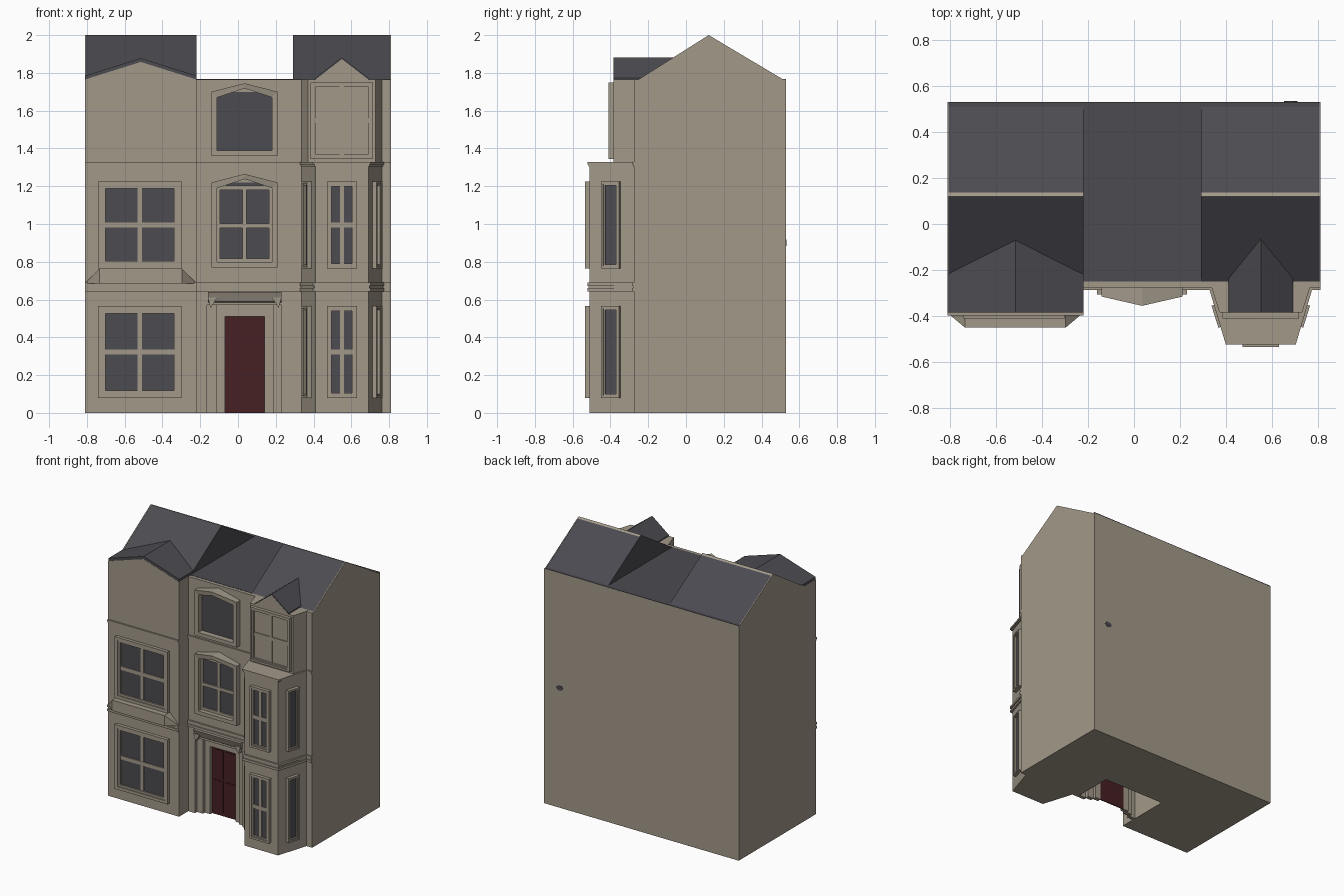
import bpy, bmesh, math
from mathutils import Matrix, Vector

if "Cube" in bpy.data.objects:
    bpy.data.objects.remove(bpy.data.objects["Cube"])


def material(name, rgb):
    m = bpy.data.materials.new(name)
    m.diffuse_color = (*rgb, 1)
    m.use_nodes = True
    m.node_tree.nodes["Principled BSDF"].inputs["Base Color"].default_value = m.diffuse_color
    return m


STONE = material("beige stone", (0.36, 0.315, 0.25))
SLATE = material("dark slate", (0.072, 0.07, 0.082))
RED = material("dark red paint", (0.062, 0.014, 0.017))


def finish(name, bm, mat, mtx=None):
    if mtx:
        bm.transform(mtx)
    bmesh.ops.recalc_face_normals(bm, faces=bm.faces)
    me = bpy.data.meshes.new(name)
    bm.to_mesh(me)
    bm.free()
    me.materials.append(mat)
    ob = bpy.data.objects.new(name, me)
    bpy.context.collection.objects.link(ob)
    return ob


def prism(name, axis, pts, a, b, mat, mtx=None):
    """Extrude a 2D outline along an axis from a to b."""
    place = {"x": lambda p, t: (t, p[0], p[1]),
             "y": lambda p, t: (p[0], t, p[1]),
             "z": lambda p, t: (p[0], p[1], t)}[axis]
    bm = bmesh.new()
    lo = [bm.verts.new(place(p, a)) for p in pts]
    hi = [bm.verts.new(place(p, b)) for p in pts]
    bm.faces.new(lo)
    bm.faces.new(hi)
    n = len(pts)
    for i in range(n):
        j = (i + 1) % n
        bm.faces.new((lo[i], lo[j], hi[j], hi[i]))
    return finish(name, bm, mat, mtx)


def box(name, x0, x1, y0, y1, z0, z1, mat=STONE, mtx=None):
    return prism(name, "z", [(x0, y0), (x1, y0), (x1, y1), (x0, y1)], z0, z1, mat, mtx)


def ring(name, outer, inner, yf, yb, mat=STONE, mtx=None, peak=0.0):
    """Frame between two outlines; the last point may lean forward by peak."""
    bm = bmesh.new()
    n = len(outer)

    def loop(pts, y, lean):
        return [bm.verts.new((p[0], y - (lean if i == n - 1 else 0), p[1])) for i, p in enumerate(pts)]
    loops = [loop(outer, yb, 0), loop(outer, yf, peak), loop(inner, yf, peak), loop(inner, yb, 0)]
    for k in range(4):
        A, B = loops[k], loops[(k + 1) % 4]
        for i in range(n):
            j = (i + 1) % n
            bm.faces.new((A[i], A[j], B[j], B[i]))
    return finish(name, bm, mat, mtx)


def rect(hw, z0, z1):
    return [(-hw, z0), (hw, z0), (hw, z1), (-hw, z1)]


def window(name, origin, angle, hw, border, z0, z1, bar, glass=SLATE, bars=True):
    """Framed window on a wall, facing local -y."""
    m = Matrix.Translation((*origin, 0)) @ Matrix.Rotation(angle, 4, "Z")
    g, h = hw - border, border * 0.6
    ring(name + "_frame", rect(hw, z0, z1), rect(hw - h, z0 + h, z1 - h), -0.024, 0.005, mtx=m)
    ring(name + "_sash", rect(hw - h, z0 + h, z1 - h), rect(g, z0 + border, z1 - border), -0.017, 0.005, mtx=m)
    box(name + "_pane", -g, g, -0.005, 0.004, z0 + border, z1 - border, glass, m)
    if bars:
        zm = (z0 + z1) / 2
        box(name + "_mullion", -bar, bar, -0.011, 0, z0 + border, z1 - border, mtx=m)
        box(name + "_transom", -g, g, -0.0115, 0, zm - 0.014, zm + 0.014, mtx=m)


# main body: two wings, rear of the middle, thin middle facade
box("left_wing", -0.81, -0.22, -0.385, 0.53, 0, 1.765)
box("right_wing", 0.29, 0.81, -0.275, 0.53, 0, 1.765)
box("middle_rear", -0.22, 0.29, 0.04, 0.53, 0, 1.764)
FY = -0.275
for i, (x0, x1, z0, z1) in enumerate([
        (-0.22, -0.165, 0, 0.64), (0.23, 0.29, 0, 0.64), (-0.165, 0.23, 0.57, 0.64),
        (-0.22, -0.12, 0.64, 1.765), (0.19, 0.29, 0.64, 1.765), (-0.12, 0.19, 0.64, 0.79),
        (-0.12, 0.19, 1.22, 1.38), (-0.12, 0.19, 1.70, 1.765)]):
    box(f"facade_wall_{i}", x0, x1, FY, -0.25, z0, z1)
box("middle_flat_roof", -0.22, 0.29, -0.25, 0.53, 1.755, 1.767, SLATE)

# main gable roofs over the wings, stone end gables and ridge strips
slope = [(-0.25, 1.765), (0.12, 1.998), (0.51, 1.765)]
gable = [(-0.27, 1.76), (-0.25, 1.766), (0.12, 2.0), (0.513, 1.766), (0.53, 1.76)]
for side, x0, x1, xe in (("left", -0.805, -0.22, -0.81), ("right", 0.29, 0.805, 0.81)):
    prism(side + "_main_roof", "x", slope, x0, x1, SLATE)
    prism(side + "_end_gable", "x", gable, xe, xe - math.copysign(0.006, xe), STONE)
    prism(side + "_ridge", "x", [(0.116, 1.99), (0.12, 2.0), (0.136, 1.991)], x0, x1, STONE)
    box(side + "_rear_gutter", x0, x1, 0.505, 0.53, 1.76, 1.767, SLATE)


# right bay: canted outline, clipped for the top storey
BX = 0.55


def bay(d, clip=-0.51):
    f = 0.215 - 0.075 * (-0.27 - clip) / 0.24 + d
    return [(BX - 0.215 - d, -0.26), (BX - 0.215 - d, -0.27), (BX - f, clip - d),
            (BX + f, clip - d), (BX + 0.215 + d, -0.27), (BX + 0.215 + d, -0.26)]


prism("right_bay", "z", bay(0), 0, 1.32, STONE)
prism("right_bay_top_storey", "z", bay(0, -0.385), 1.32, 1.766, STONE)


# small front gables with slate covering
def front_gable(name, cx, hw, zb, zp, t):
    prism(name + "_gable", "y", [(cx - hw, zb), (cx + hw, zb), (cx, zp)], -0.385, -0.06, STONE)
    prism(name + "_roof", "y", [(cx - hw, zb), (cx, zp), (cx + hw, zb), (cx + hw, zb + t),
                                (cx, zp + t), (cx - hw, zb + t)], -0.384, -0.06, SLATE)


front_gable("left", -0.515, 0.295, 1.765, 1.858, 0.02)
front_gable("right", BX, 0.14, 1.765, 1.873, 0.008)

# string courses
for i, (z0, z1, d) in enumerate([(0.642, 0.66, 0.012), (0.66, 0.672, 0.005), (0.672, 0.69, 0.012),
                                 (1.305, 1.314, 0.006), (1.314, 1.328, 0.012)]):
    box(f"left_course_{i}", -0.81, -0.22, -0.385 - d, -0.37, z0, z1)
    box(f"middle_course_{i}", -0.22, 0.34, FY - d, -0.26, z0, z1)
    box(f"end_course_{i}", 0.76, 0.81, FY - d, -0.26, z0, z1)
    prism(f"bay_course_{i}", "z", bay(d), z0, z1, STONE)

# windows on the left wing and the bay, both lower storeys
cant = math.atan2(0.24, 0.075)
for floor, z0, z1 in (("ground", 0.08, 0.565), ("first", 0.765, 1.225)):
    window("left_" + floor, (-0.52, -0.385), 0, 0.22, 0.038, z0, z1, 0.012)
    window("bay_" + floor, (BX, -0.51), 0, 0.08, 0.026, z0, z1, 0.011)
    for s, name in ((-1, "bay_left_"), (1, "bay_right_")):
        window(name + floor, (BX + s * 0.176, -0.395), s * cant, 0.05, 0.02, z0, z1, 0.01, bars=False)
window("bay_top", (BX, -0.385), 0, 0.165, 0.025, 1.345, 1.75, 0.012, glass=STONE)

# flared sill below the left first-floor window
bm = bmesh.new()
for s in (-1, 1):
    for p in ((0.295, -0.385, 0.685), (0.218, -0.45, 0.685), (0.218, -0.45, 0.765), (0.218, -0.385, 0.765)):
        bm.verts.new((-0.515 + s * p[0], p[1], p[2]))
bmesh.ops.convex_hull(bm, input=bm.verts)
finish("left_flared_sill", bm, STONE)

# pointed middle windows
MX = 0.035


def house(hw, z0, z1, zp):
    return [(MX - hw, z1), (MX - hw, z0), (MX + hw, z0), (MX + hw, z1), (MX, zp)]


for name, z0, z1 in (("middle_first", 0.77, 1.22), ("middle_top", 1.36, 1.70)):
    inner = house(0.145, z0 + 0.028, z1 - 0.03, z1 + 0.018)
    ring(name + "_surround", house(0.175, z0, z1, z1 + 0.045), inner, -0.315, -0.255, peak=0.04)
    prism(name + "_pane", "y", inner, -0.272, -0.264, SLATE)
zc = 0.99
box("middle_mullion", MX - 0.011, MX + 0.011, -0.282, -0.27, 0.798, 1.19)
for i, z in enumerate((0.805, zc, 1.192)):
    box(f"middle_transom_{i}", MX - 0.145, MX + 0.145, -0.2825, -0.27, z - 0.012, z + 0.012)
for s in (-1, 1):
    box("middle_stile", MX + s * 0.138 - 0.008, MX + s * 0.138 + 0.008, -0.282, -0.27, 0.798, 1.19)

# stepped door recess, panelled door and canopy
for i, (wo, wi, y) in enumerate(((0.20, 0.15, -0.252), (0.15, 0.105, -0.23))):
    top = (0.57, 0.51)[i]
    for s in (-1, 1):
        xs = sorted((MX + s * wo, MX + s * wi))
        box(f"door_jamb_{i}", xs[0], xs[1], y, y + 0.03, 0, 0.57)
box("door_head", MX - 0.15, MX + 0.15, -0.23, -0.2, 0.51, 0.57)
box("door", MX - 0.105, MX + 0.105, -0.207, -0.2, 0, 0.51, RED)
for s in (-1, 1):
    for z0, z1 in ((0.03, 0.26), (0.28, 0.49)):
        x = MX + s * 0.052
        box("door_panel", x - 0.042, x + 0.042, -0.211, -0.205, z0, z1, RED)
prism("door_canopy", "x", [(-0.26, 0.575), (-0.285, 0.59), (-0.305, 0.64), (-0.26, 0.64)],
      MX - 0.195, MX + 0.195, STONE)
for s in (-1, 1):
    x = MX + s * 0.17
    prism("door_corbel", "y", [(x - 0.025, 0.61), (x + 0.025, 0.61), (x + s * 0.01, 0.555)], -0.30, -0.26, STONE)

# small vent on the back wall
prism("back_vent", "y", [(0.68 + 0.03 * math.cos(k * math.pi / 3), 0.9 + 0.02 * math.sin(k * math.pi / 3))
                         for k in range(6)], 0.525, 0.533, SLATE)
